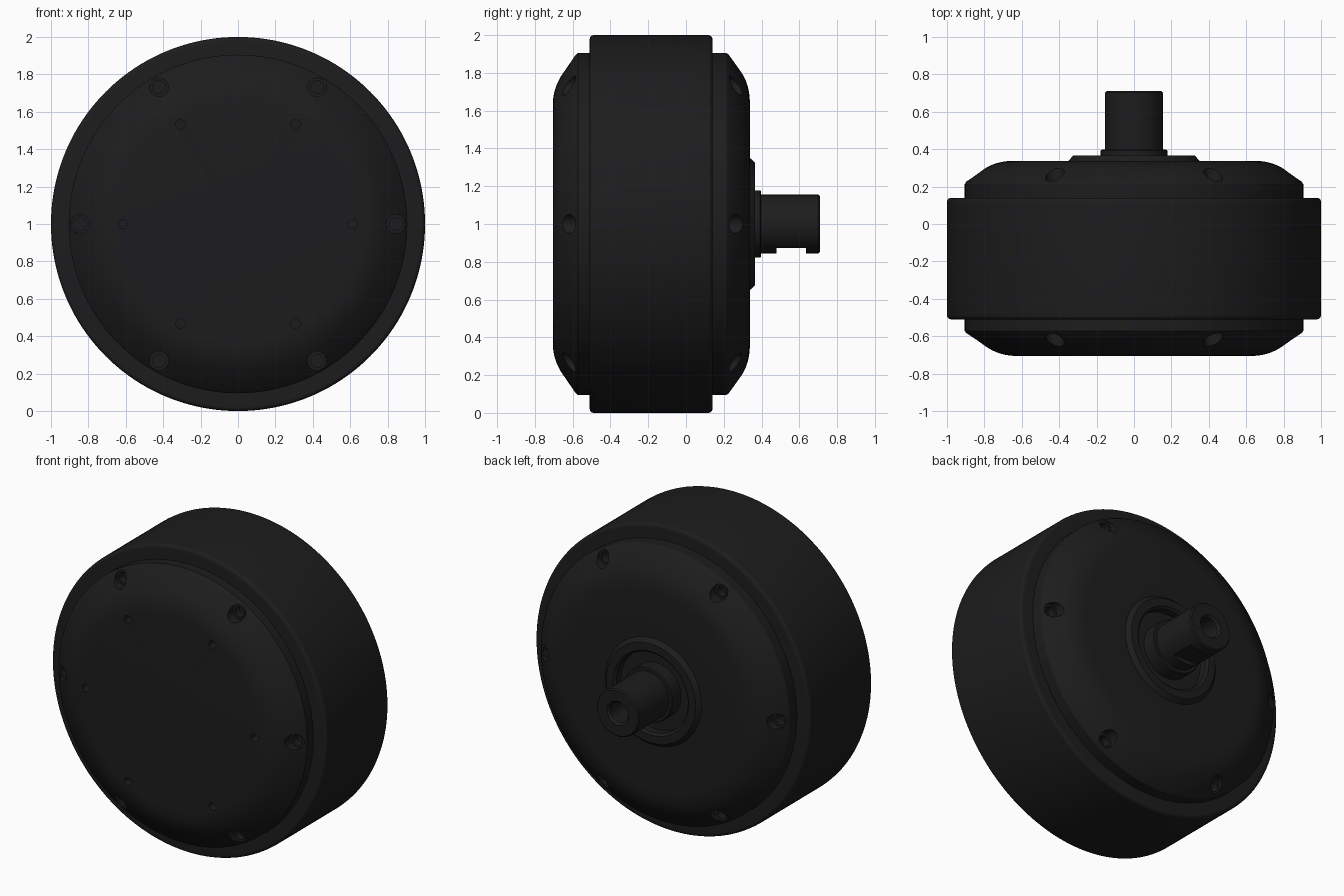
import bpy, bmesh
from math import pi, cos, sin, radians
from mathutils import Vector, Matrix

if "Cube" in bpy.data.objects:
    bpy.data.objects.remove(bpy.data.objects["Cube"])

CENTRE = Vector((0, 0, 1))
black = bpy.data.materials.new("black_coating")
black.diffuse_color = (0.012, 0.012, 0.013, 1)
black.use_nodes = True
black.node_tree.nodes["Principled BSDF"].inputs["Base Color"].default_value = black.diffuse_color


def finish(bm, name, mat=black):
    bmesh.ops.remove_doubles(bm, verts=bm.verts, dist=1e-5)
    bmesh.ops.recalc_face_normals(bm, faces=bm.faces)
    me = bpy.data.meshes.new(name)
    bm.to_mesh(me)
    bm.free()
    ob = bpy.data.objects.new(name, me)
    bpy.context.collection.objects.link(ob)
    me.materials.append(mat)
    return ob


def lathe(name, profile, steps=128, closed=False):
    """Revolve (radius, y) points around the y axle."""
    bm = bmesh.new()
    vs = [bm.verts.new((r, y, 1)) for r, y in profile]
    edges = [bm.edges.new(p) for p in zip(vs, vs[1:])]
    if closed:
        edges.append(bm.edges.new((vs[-1], vs[0])))
    bmesh.ops.spin(bm, geom=vs + edges, cent=CENTRE, axis=(0, 1, 0),
                   angle=2 * pi, steps=steps, use_duplicate=False)
    return finish(bm, name)


def fillet(a, b, c, n=10):
    """Soft corner at b between tangent points a and c."""
    a, b, c = Vector(a), Vector(b), Vector(c)
    return [tuple(a * (1 - t) ** 2 + b * 2 * t * (1 - t) + c * t * t)
            for t in (i / n for i in range(n + 1))]


def add_drill(bm, radius, x, z, y0, y1, sides=32):
    m = Matrix.Translation((x, (y0 + y1) / 2, z)) @ Matrix.Rotation(pi / 2, 4, 'X')
    bmesh.ops.create_cone(bm, cap_ends=True, segments=sides, radius1=radius,
                          radius2=radius, depth=abs(y1 - y0), matrix=m)


def cut(ob, bm, name):
    cutter = finish(bm, name)
    cutter.hide_render = True
    cutter.hide_set(True)
    mod = ob.modifiers.new(name, 'BOOLEAN')
    mod.operation, mod.solver, mod.object = 'DIFFERENCE', 'EXACT', cutter
    bpy.context.view_layer.objects.active = ob
    bpy.ops.object.modifier_apply(modifier=name)
    bpy.data.objects.remove(cutter)


# motor housing: domed covers front and back, bearing boss with recess
front = fillet((0.63, -0.705), (0.721, -0.705), (0.795, -0.653))
back = fillet((0.80, 0.295), (0.732, 0.338), (0.64, 0.338))
housing = lathe("motor_housing", [(0, -0.705)] + front
                + [(0.897, -0.583), (0.905, -0.572), (0.905, 0.213), (0.897, 0.226)]
                + back + [(0.35, 0.338), (0.325, 0.366), (0.275, 0.366),
                          (0.26, 0.352), (0.26, 0.305), (0, 0.305)])

# counterbored cover screws and front mounting holes
bores, pilots = bmesh.new(), bmesh.new()
for i in range(6):
    a = radians(60 * i)
    x, z = 0.845 * cos(a), 1 + 0.845 * sin(a)
    for y, depth in ((-0.8, 0.215), (0.45, -0.22)):
        add_drill(bores, 0.05, x, z, y, y + depth)
    add_drill(bores, 0.025, 0.615 * cos(a), 1 + 0.615 * sin(a), -0.8, -0.64)
cut(housing, bores, "bores")
for i in range(6):
    a = radians(60 * i)
    x, z = 0.845 * cos(a), 1 + 0.845 * sin(a)
    for y0, y1 in ((-0.75, -0.54), (0.4, 0.18)):
        add_drill(pilots, 0.034, x, z, y0, y1)
cut(housing, pilots, "pilots")

# tyre band with rounded shoulders
tyre = lathe("tyre", [(0.88, -0.51)] + fillet((0.975, -0.51), (1, -0.51), (1, -0.485), 5)
             + fillet((1, 0.115), (1, 0.14), (0.975, 0.14), 5) + [(0.88, 0.14)],
             steps=160, closed=True)

# stepped axle with a centre bore in its end
axle = lathe("axle", [(0, 0.25), (0.178, 0.25), (0.178, 0.392), (0.172, 0.397),
                      (0.155, 0.397), (0.155, 0.702), (0.147, 0.71), (0.078, 0.71),
                      (0.065, 0.695), (0.065, 0.55), (0, 0.52)], steps=64)
# flat slot on the underside of the axle
slot = bmesh.new()
bmesh.ops.create_cube(slot, size=1, matrix=Matrix.Translation((0, 0.557, 0.774))
                      @ Matrix.Diagonal((0.5, 0.155, 0.2, 1)))
cut(axle, slot, "slot")

for ob in (housing, tyre, axle):
    bpy.ops.object.select_all(action='DESELECT')
    ob.select_set(True)
    bpy.context.view_layer.objects.active = ob
    bpy.ops.object.shade_smooth_by_angle(angle=radians(25))
